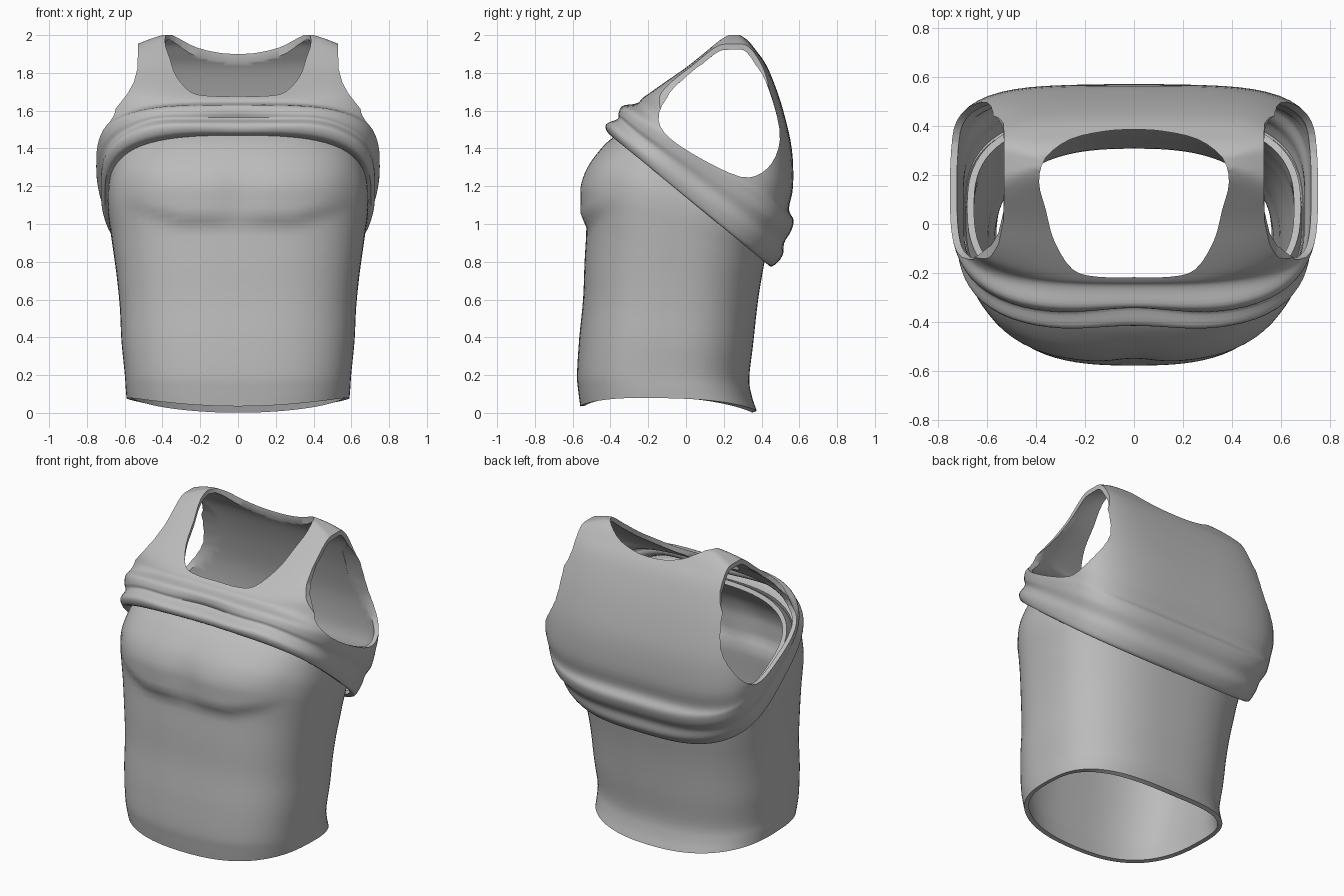
import bpy, bmesh, math

if "Cube" in bpy.data.objects:
    bpy.data.objects.remove(bpy.data.objects["Cube"])

cloth = bpy.data.materials.new("grey cloth")
cloth.diffuse_color = (0.5, 0.5, 0.5, 1)
cloth.use_nodes = True
cloth.node_tree.nodes["Principled BSDF"].inputs["Base Color"].default_value = cloth.diffuse_color
SEG, SUB = 96, 4


def catmull(pts4, t):
    return [q + 0.5 * t * (r - p + t * (2 * p - 5 * q + 4 * r - w + t * (3 * (q - r) + w - p)))
            for p, q, r, w in zip(*pts4)]


def spline(rows):
    """Smoothly interpolate between ring descriptions."""
    out = []
    last = len(rows) - 1
    for i in range(last):
        four = [rows[max(0, min(last, i + k))] for k in (-1, 0, 1, 2)]
        out += [catmull(four, s / SUB) for s in range(SUB)]
    return out + [list(rows[-1])]


def smooth_outline(pts):
    """Closed smooth outline."""
    n = len(pts)
    return [catmull([pts[(i + k) % n] for k in (-1, 0, 1, 2)], s / 3) for i in range(n) for s in range(3)]


def step(t):
    t = max(0, min(1, t))
    return t * t * (3 - 2 * t)


def add_object(name, bm):
    me = bpy.data.meshes.new(name)
    bm.to_mesh(me)
    bm.free()
    ob = bpy.data.objects.new(name, me)
    bpy.context.collection.objects.link(ob)
    me.materials.append(cloth)
    return ob


def loft(name, rows, tweak, cap):
    """Ring = z front, z back, y front, y back, half width, front and back squareness."""
    bm = bmesh.new()
    rings = []
    for i, (zf, zb, yf, yb, hw, nf, nb) in enumerate(spline(rows)):
        ring = []
        for k in range(SEG):
            a = 2 * math.pi * k / SEG
            c, s = math.cos(a), math.sin(a)
            n = nf if s < 0 else nb
            r = (abs(c) ** n + abs(s) ** n) ** (-1 / n)
            x, v = hw * c * r, 0.5 + 0.5 * s * r
            ring.append(bm.verts.new(tweak(i / SUB, x, yf + (yb - yf) * v, zf + (zb - zf) * v, x / hw, v)))
        rings.append(ring)
    for lo, hi in zip(rings, rings[1:]):
        for k in range(SEG):
            j = (k + 1) % SEG
            bm.faces.new((lo[k], lo[j], hi[j], hi[k]))
    if cap:
        bm.faces.new(rings[-1])
    ob = add_object(name, bm)
    mod = ob.modifiers.new("thickness", 'SOLIDIFY')
    mod.thickness, mod.offset = 0.028, -1
    return ob


def prism(name, pts, to_low, to_high):
    """Closed cutter from a 2D outline."""
    bm = bmesh.new()
    lo = [bm.verts.new(to_low(*p)) for p in pts]
    hi = [bm.verts.new(to_high(*p)) for p in pts]
    bm.faces.new(lo)
    bm.faces.new(hi)
    for k in range(len(pts)):
        j = (k + 1) % len(pts)
        bm.faces.new((lo[k], lo[j], hi[j], hi[k]))
    bmesh.ops.recalc_face_normals(bm, faces=bm.faces)
    ob = add_object(name, bm)
    ob.hide_render = True
    return ob


# Under layer: torso tube with chest shelf and dipped bottom hem
body_rows = [
    (.09, .065, -.56, .375, .59), (.15, .12, -.57, .35, .595), (.22, .20, -.577, .335, .60),
    (.40, .36, -.565, .355, .617), (.60, .50, -.545, .37, .625), (.80, .62, -.537, .385, .64),
    (.98, .74, -.527, .405, .66), (1.12, .82, -.528, .42, .675), (1.22, .86, -.525, .43, .685),
    (1.32, .90, -.50, .44, .69), (1.41, .94, -.44, .45, .685), (1.47, .98, -.37, .46, .68),
    (1.50, 1.02, -.32, .465, .68)]


def body_tweak(i, x, y, z, u, v):
    z -= 0.055 * (1 - u * u) * max(0, 1 - i / 3)
    shelf = .97 + .3 * max(0, abs(x) - .3)
    if v < .5:
        bump = step((z - shelf) / .09) * step((1.42 - z) / .25) * max(0, 1 - (x / .6) ** 4)
        y -= bump * (.036 - .016 * math.exp(-(x / .1) ** 2))
    return x, y, z


body = loft("under_shirt", [r + (2.75, 2.6) for r in body_rows], body_tweak, False)

# Over layer: rolled-up top with folds along a tilted hem
top_rows = [
    (1.465, .80, -.36, .42, .675, 3.2, 3), (1.485, .775, -.42, .455, .705, 3.2, 3),
    (1.53, .83, -.435, .51, .725, 3.2, 3), (1.557, .90, -.375, .52, .724, 3.2, 3.3),
    (1.585, .96, -.37, .555, .74, 3.2, 3.5), (1.625, 1.02, -.345, .57, .75, 3.2, 3.5),
    (1.635, 1.08, -.28, .545, .75, 3.2, 4), (1.645, 1.2, -.25, .567, .757, 3.2, 4),
    (1.665, 1.4, -.232, .56, .75, 3.2, 4), (1.70, 1.6, -.185, .515, .70, 4, 4.5),
    (1.76, 1.75, -.10, .465, .65, 5, 5), (1.83, 1.85, 0, .42, .63, 5, 5),
    (1.91, 1.92, .10, .37, .60, 5, 5), (1.97, 1.97, .17, .33, .49, 5, 5),
    (2.0, 2.0, .215, .29, .40, 5, 5)]


def top_tweak(i, x, y, z, u, v):
    fold = math.exp(-((i - 3) / 2) ** 2) * max(0, 1 - 2 * v)
    y += 0.035 * fold * math.exp(-(x / .22) ** 2)
    z += fold * 0.015 * math.exp(-((abs(x) - .45) / .15) ** 2) * step(i - 1)
    return x, y, z


top = loft("rolled_over_top", top_rows, top_tweak, True)

# Neck opening, cut straight down
half = [(.0, -.217), (.15, -.215), (.25, -.185), (.325, -.07), (.36, .06), (.387, .17),
        (.36, .27), (.26, .345), (.12, .378), (0, .385)]
neck = smooth_outline(half + [(-x, y) for x, y in half[-2:0:-1]])
cutters = [prism("neck_cutter", neck, lambda x, y: (x, y, 1.5), lambda x, y: (x, y, 2.3))]

# Arm openings cut sideways, then the shoulder edges trimmed from the front
arm = smooth_outline([(.23, 1.905), (.34, 1.87), (.43, 1.74), (.495, 1.5), (.475, 1.36), (.40, 1.27),
                      (.29, 1.25), (.10, 1.335), (-.08, 1.45), (-.145, 1.55), (-.10, 1.67), (.06, 1.83)])
trim = [(.53, 2.2), (.53, 1.9), (.533, 1.82), (.552, 1.75), (.585, 1.69), (.64, 1.62), (.69, 1.56),
        (.735, 1.5), (.9, 1.45), (.9, 2.2)]
for side, sign in (("left", 1), ("right", -1)):
    cutters.append(prism(side + "_arm_cutter", arm, lambda y, z: (sign * .46, y, z),
                         lambda y, z: (sign * 1.0, y, z)))
    cutters.append(prism(side + "_shoulder_cutter", trim, lambda x, z: (sign * x, -.7, z),
                         lambda x, z: (sign * x, .8, z)))
for c in cutters:
    m = top.modifiers.new("opening", 'BOOLEAN')
    m.operation, m.solver, m.object = 'DIFFERENCE', 'EXACT', c

# Bake modifiers and smooth
bpy.context.view_layer.update()
for ob in (body, top):
    bpy.ops.object.select_all(action='DESELECT')
    ob.select_set(True)
    bpy.context.view_layer.objects.active = ob
    bpy.ops.object.convert(target='MESH')
    bpy.ops.object.shade_smooth_by_angle(angle=math.radians(40))
for c in cutters:
    bpy.data.objects.remove(c)
